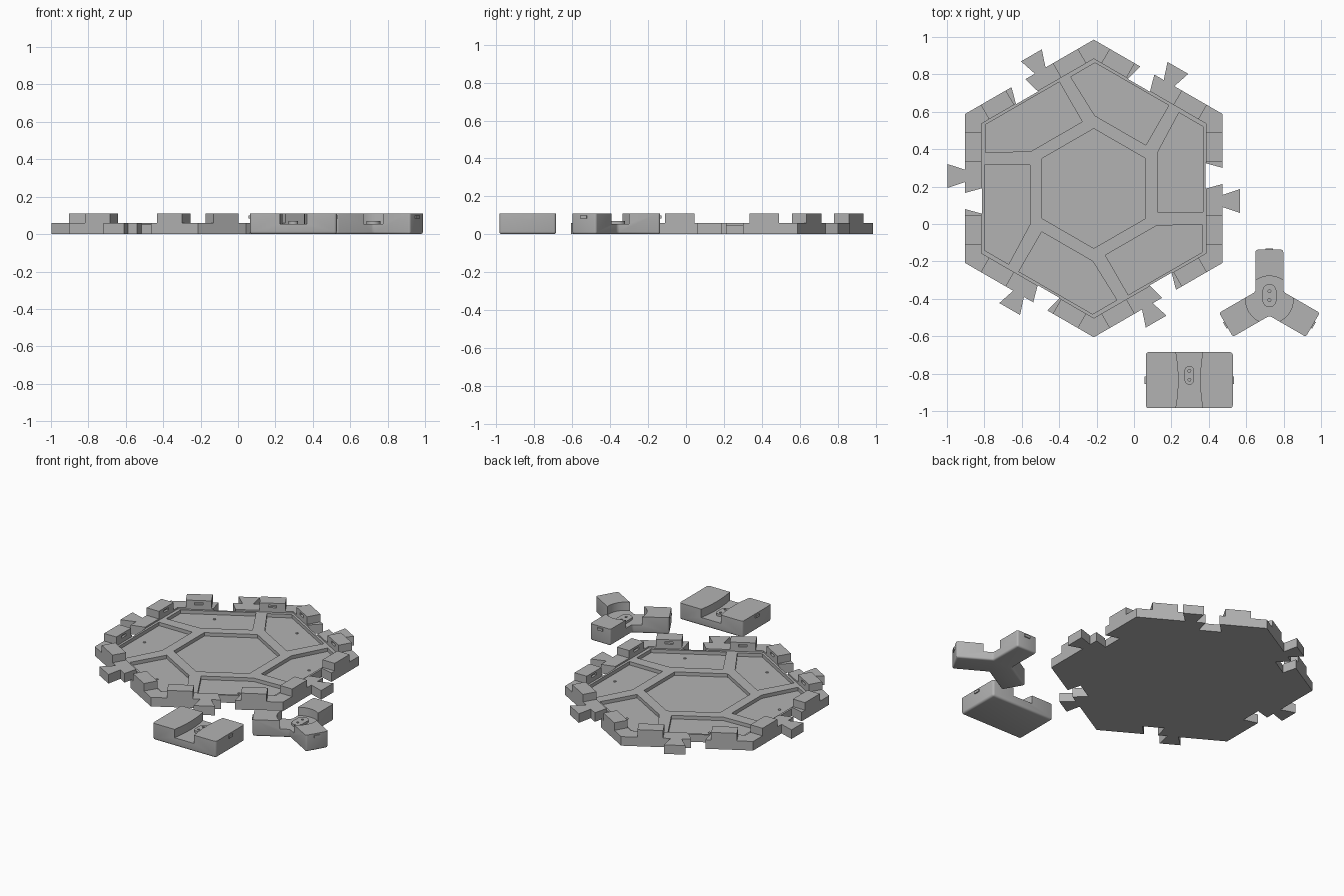
import bpy, bmesh, math
from mathutils import Vector

if "Cube" in bpy.data.objects:
    bpy.data.objects.remove(bpy.data.objects["Cube"])

grey = bpy.data.materials.new("grey_plastic")
grey.diffuse_color = (0.45, 0.45, 0.45, 1)
grey.use_nodes = True
grey.node_tree.nodes["Principled BSDF"].inputs["Base Color"].default_value = grey.diffuse_color


def prism(name, pts, z0, z1, bevel=0.0):
    """Extrude a counter-clockwise outline; optionally round all but the top edges."""
    bm = bmesh.new()
    n = len(pts)
    low = [bm.verts.new((x, y, z0)) for x, y in pts]
    top = [bm.verts.new((x, y, z1)) for x, y in pts]
    bm.faces.new(low[::-1])
    bm.faces.new(top)
    for i in range(n):
        j = (i + 1) % n
        bm.faces.new((low[i], low[j], top[j], top[i]))
    bmesh.ops.recalc_face_normals(bm, faces=bm.faces[:])
    if bevel:
        edges = [e for e in bm.edges if min(v.co.z for v in e.verts) < z0 + 1e-5]
        bmesh.ops.bevel(bm, geom=edges, offset=bevel, segments=3, profile=0.5,
                        affect='EDGES', clamp_overlap=True)
    me = bpy.data.meshes.new(name)
    bm.to_mesh(me)
    bm.free()
    me.materials.append(grey)
    ob = bpy.data.objects.new(name, me)
    bpy.context.collection.objects.link(ob)
    return ob


def cut(ob, cutters):
    """Subtract the cutters one by one, then remove them."""
    for c in cutters:
        m = ob.modifiers.new("cut", 'BOOLEAN')
        m.operation, m.object, m.solver = 'DIFFERENCE', c, 'EXACT'
    bpy.context.view_layer.update()
    dg = bpy.context.evaluated_depsgraph_get()
    me = bpy.data.meshes.new_from_object(ob.evaluated_get(dg))
    ob.modifiers.clear()
    ob.data = me
    for c in cutters:
        bpy.data.objects.remove(c)


def place(centre, angle, pts):
    """Map (outward, sideways) points into the plan at a given angle."""
    c, s = math.cos(angle), math.sin(angle)
    return [(centre[0] + u * c - t * s, centre[1] + u * s + t * c) for u, t in pts]


def rect(u0, u1, t0, t1):
    return [(u0, t0), (u1, t0), (u1, t1), (u0, t1)]


def circle(centre, r, n=32):
    return [(centre[0] + r * math.cos(2 * math.pi * i / n),
             centre[1] + r * math.sin(2 * math.pi * i / n)) for i in range(n)]


def obround(centre, r, half):
    pts = []
    for i in range(24):
        a = 2 * math.pi * (i + 0.5) / 24
        pts.append((centre[0] + r * math.cos(a),
                    centre[1] + r * math.sin(a) + math.copysign(half, math.sin(a))))
    return pts


def hexagon(centre, apothem):
    r = apothem / math.cos(math.pi / 6)
    return [(centre[0] + r * math.cos(math.radians(30 + 60 * k)),
             centre[1] + r * math.sin(math.radians(30 + 60 * k))) for k in range(6)]


# ---- hexagonal tile: interlocking outline with a tab and a notch on each side
C = (-0.215, 0.19)
A = 0.689
side = [(A, -0.102), (A, -0.100), (0.783, -0.131), (0.783, -0.003), (A, -0.034),
        (A, 0.024), (0.598, -0.001), (0.598, 0.135), (A, 0.110),
        (A, A * math.tan(math.pi / 6))][1:]
outline = []
for k in range(6):
    outline += place(C, math.radians(60 * k), side)
tile = prism("tile_base", outline, 0, 0.06)

# sunken floor, centre pocket and six pockets around it
pocket = [(0.34, -0.125), (0.585, -0.125), (0.585, 0.33), (0.455, 0.405), (0.34, 0.19)]
cutters = [prism("floor_cutter", hexagon(C, 0.60), 0.05, 0.2),
           prism("centre_cutter", hexagon(C, 0.277), 0.027, 0.15)]
for k in range(6):
    cutters.append(prism("pocket_cutter", place(C, math.radians(60 * k), pocket), 0.027, 0.15))
cut(tile, cutters)

# raised wall blocks with clip slots, and a small pin in each pocket
for k in range(6):
    a = math.radians(60 * k)
    for s in (-1, 1):
        t0, t1 = sorted((s * 0.145, s * 0.30))
        block = prism("wall_block", place(C, a, rect(0.60, A, t0, t1)), 0.06, 0.11)
        m = (t0 + t1) / 2
        slot = prism("slot_cutter", place(C, a, rect(0.58, 0.615, m - 0.025, m + 0.025)),
                     0.08, 0.096)
        cut(block, [slot])
    prism("pocket_pin", circle(place(C, a, [(0.52, 0.12)])[0], 0.009, 12), 0.02, 0.031)


def peg(name, centre, r, half):
    """Rounded oblong peg with two small holes."""
    ob = prism(name, obround(centre, r, half), 0.05, 0.07)
    holes = [prism("hole_cutter", circle((centre[0], centre[1] + s * 0.024), 0.008, 12), 0.06, 0.1)
             for s in (-1, 1)]
    cut(ob, holes)


def clip(centre, angle, u):
    """Small snap clip on an end face."""
    prism("end_clip", place(centre, angle, rect(u - 0.004, u + 0.007, -0.02, 0.02)), 0.083, 0.1)


# ---- three-armed connector
Y = (0.724, -0.405)
W, L = 0.074, 0.268
arms = []
for k in range(3):
    a = math.radians(90 + 120 * k)
    arms += place(Y, a, [(L, -W), (L, W)])
    arms += place(Y, a + math.radians(60), [(W / math.sin(math.radians(60)), 0)])
three_way = prism("three_way_connector", arms, 0, 0.11, 0.012)
cut(three_way, [prism("round_cutter", circle(Y, 0.127, 64), 0.055, 0.2)])
for k in range(3):
    clip(Y, math.radians(90 + 120 * k), L)
peg("three_way_peg", (Y[0], Y[1] + 0.022), 0.037, 0.025)

# ---- straight connector with a waisted channel
B = (0.296, -0.835)
straight = prism("straight_connector", place(B, 0, rect(-0.232, 0.232, -0.15, 0.15)), 0, 0.11, 0.014)
ys = [-0.17 + 0.34 * i / 12 for i in range(13)]
waist = [(0.058 + 0.014 * (y / 0.15) ** 2, y) for y in ys]
waist += [(-x, y) for x, y in reversed(waist)]
cut(straight, [prism("channel_cutter", place(B, 0, waist), 0.055, 0.2)])
for a in (0, math.pi):
    clip(B, a, 0.232)
peg("straight_peg", (B[0], B[1] + 0.026), 0.026, 0.024)

# smooth the rounded edges only
bpy.ops.object.select_all(action='SELECT')
bpy.context.view_layer.objects.active = straight
bpy.ops.object.shade_smooth_by_angle(angle=math.radians(35))
